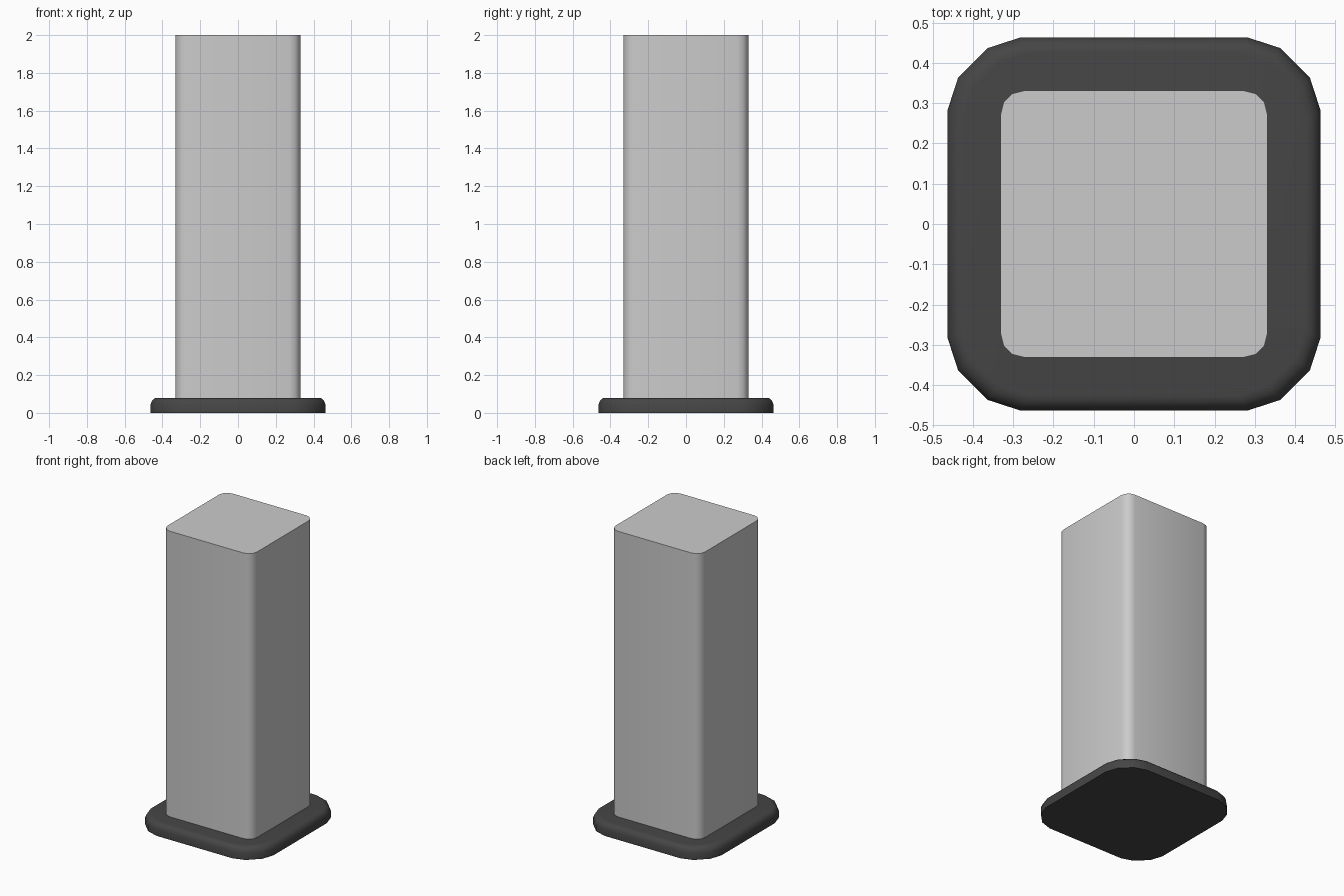
import bpy, bmesh, math

if "Cube" in bpy.data.objects:
    bpy.data.objects.remove(bpy.data.objects["Cube"])


def outline(corner):
    """Repeat one rounded corner around the four quadrants."""
    pts = []
    for turn in range(4):
        c, s = round(math.cos(turn * math.pi / 2)), round(math.sin(turn * math.pi / 2))
        pts += [(x * c - y * s, x * s + y * c) for x, y in corner]
    return pts


def loft(name, corner, levels, grey):
    """Stack scaled outlines; levels are (scale, z) from bottom to top."""
    bm = bmesh.new()
    pts = outline(corner)
    rings = [[bm.verts.new((x * k, y * k, z)) for x, y in pts] for k, z in levels]
    n = len(pts)
    for lo, hi in zip(rings, rings[1:]):
        for i in range(n):
            j = (i + 1) % n
            bm.faces.new((lo[i], lo[j], hi[j], hi[i]))
    bm.faces.new(rings[0][::-1])
    bm.faces.new(rings[-1])
    mesh = bpy.data.meshes.new(name)
    bm.to_mesh(mesh)
    bm.free()
    obj = bpy.data.objects.new(name, mesh)
    bpy.context.collection.objects.link(obj)
    if grey is not None:
        mat = bpy.data.materials.new(name + "_paint")
        mat.diffuse_color = (grey, grey, grey, 1)
        mat.use_nodes = True
        mat.node_tree.nodes["Principled BSDF"].inputs["Base Color"].default_value = mat.diffuse_color
        mesh.materials.append(mat)
    bpy.ops.object.select_all(action='DESELECT')
    obj.select_set(True)
    bpy.context.view_layer.objects.active = obj
    bpy.ops.object.shade_smooth_by_angle(angle=math.radians(35))
    return obj


# Dark foot plate with a softened upper rim
loft("base_plate",
     [(0.463, 0.283), (0.437, 0.363), (0.363, 0.437), (0.283, 0.463)],
     [(1, 0), (1, 0.045), (0.982, 0.066), (0.95, 0.078), (0.92, 0.08)], 0.06)

# Plain square post with rounded corners
loft("post",
     [(0.332, 0.27), (0.324, 0.302), (0.302, 0.324), (0.27, 0.332)],
     [(1, 0.075), (1, 2.0)], None)
